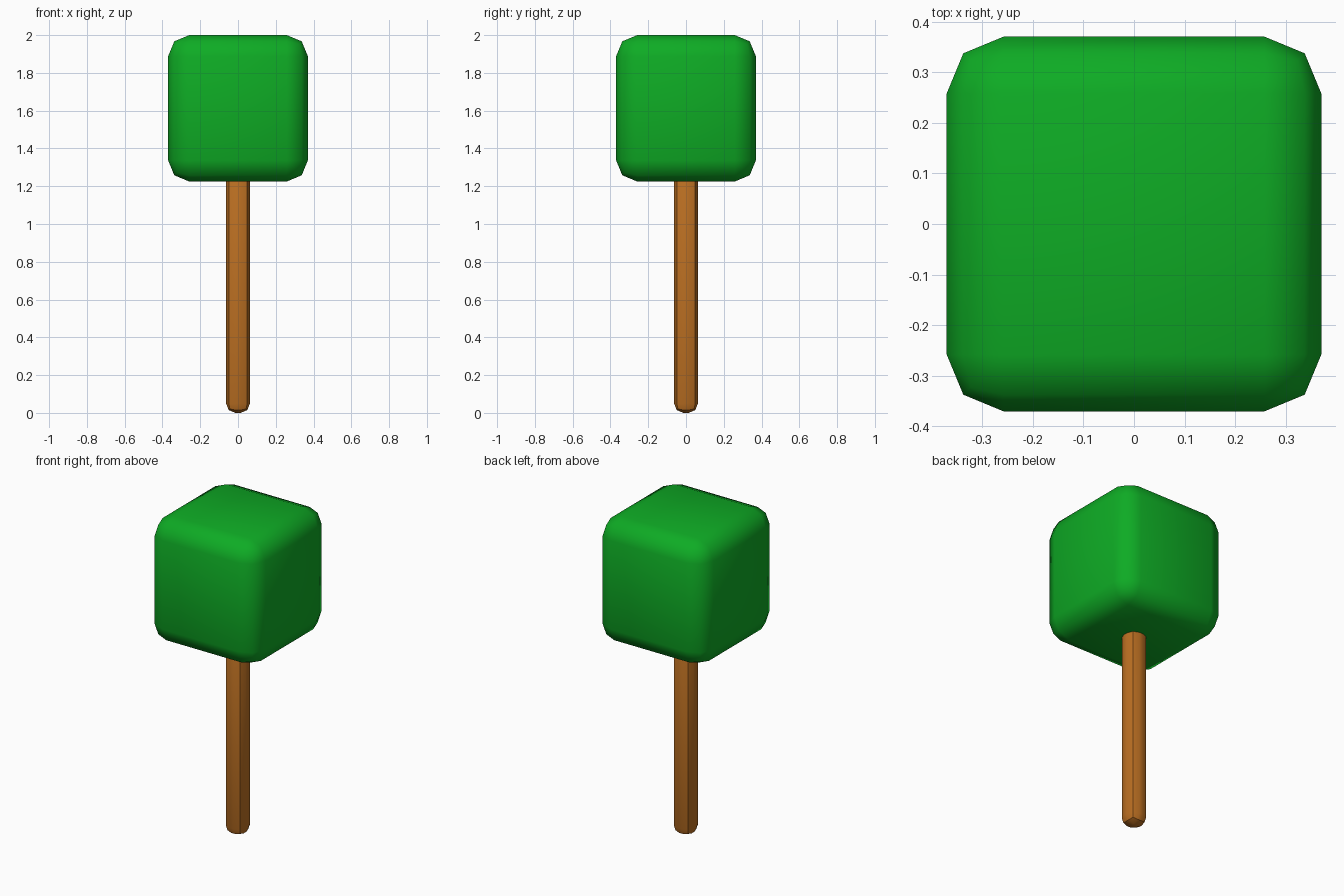
import bpy, math

if "Cube" in bpy.data.objects:
    bpy.data.objects.remove(bpy.data.objects["Cube"])


def material(name, rgb):
    mat = bpy.data.materials.new(name)
    mat.diffuse_color = (*rgb, 1.0)
    mat.use_nodes = True
    mat.node_tree.nodes["Principled BSDF"].inputs["Base Color"].default_value = mat.diffuse_color
    return mat


def rounded_box(name, size, z_low, z_high, bevel, mat, smooth_angle):
    """Square box with two-segment rounded edges, centred on the z axis."""
    bpy.ops.mesh.primitive_cube_add(size=1, location=(0, 0, (z_low + z_high) / 2))
    obj = bpy.context.object
    obj.name = name
    obj.scale = (size, size, z_high - z_low)
    bpy.ops.object.transform_apply(location=False, rotation=False, scale=True)
    mod = obj.modifiers.new("rounding", 'BEVEL')
    mod.width = bevel
    mod.segments = 2
    mod.limit_method = 'NONE'
    bpy.ops.object.modifier_apply(modifier=mod.name)
    obj.data.materials.append(mat)
    bpy.ops.object.shade_smooth_by_angle(angle=math.radians(smooth_angle))
    return obj


green = material("leaf green", (0.0044, 0.41, 0.018))
brown = material("bark brown", (0.50, 0.16, 0.016))

# Trunk: heavily rounded post with a crisp ridge at each corner
rounded_box("trunk", 0.127, 0.0, 1.30, 0.05, brown, 35)

# Canopy: soft rounded block of leaves
rounded_box("canopy", 0.74, 1.225, 2.0, 0.112, green, 80)
